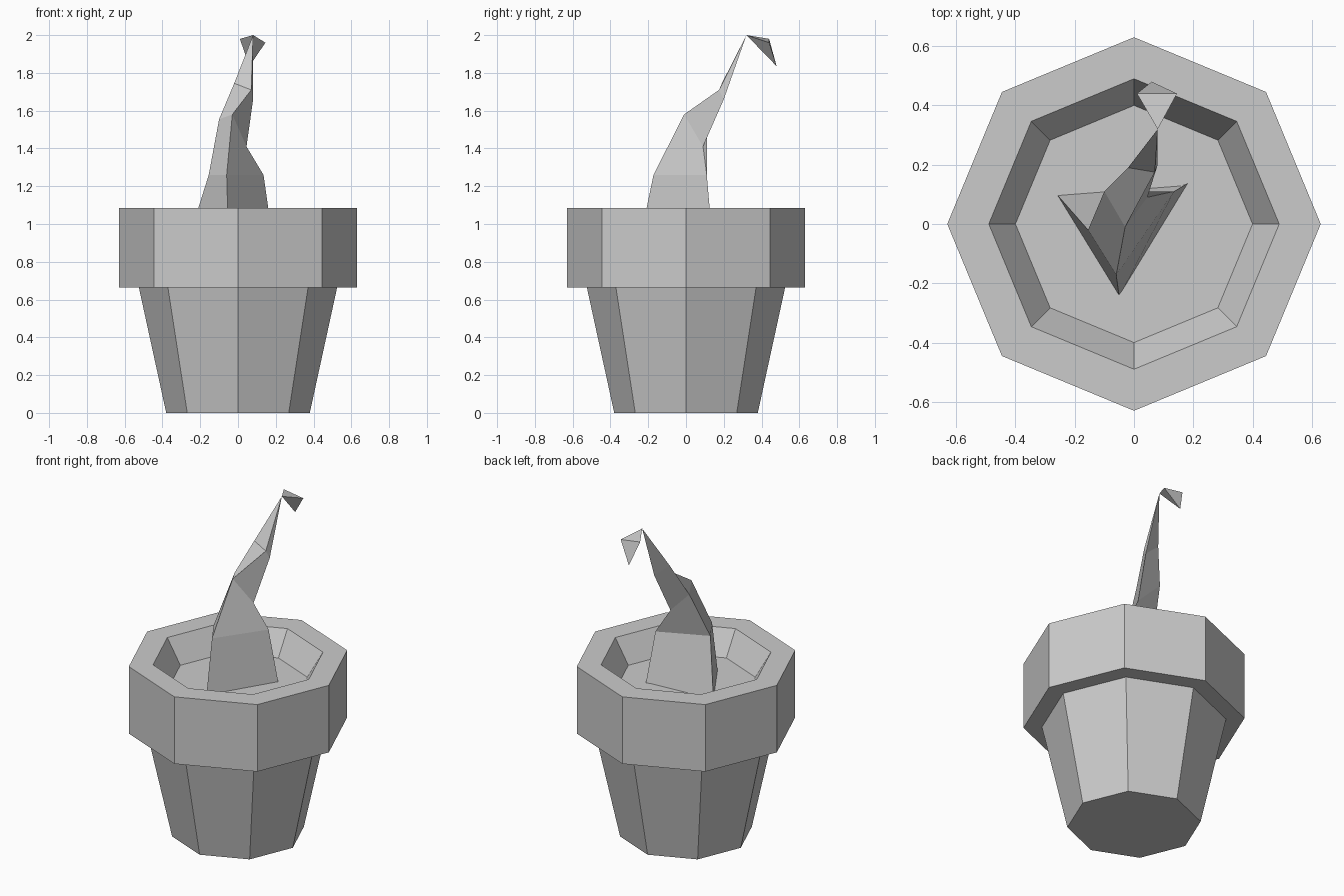
import bpy, math

if "Cube" in bpy.data.objects:
    bpy.data.objects.remove(bpy.data.objects["Cube"])

def make(name, verts, faces):
    me = bpy.data.meshes.new(name)
    me.from_pydata(verts, [], faces)
    me.update()
    ob = bpy.data.objects.new(name, me)
    bpy.context.collection.objects.link(ob)
    return ob

def bridge(a, b, n):
    # quads joining two rings of n vertices starting at index a and b
    return [(a + i, a + (i + 1) % n, b + (i + 1) % n, b + i) for i in range(n)]

# Pot: eight-sided profile (radius, height) from the base, over the rim, to the soil
profile = [(0.38, 0), (0.525, 0.665), (0.63, 0.665), (0.63, 1.085), (0.49, 1.085), (0.40, 0.935)]
n = 8
verts = [(r * math.cos(i * math.tau / n), r * math.sin(i * math.tau / n), z)
         for r, z in profile for i in range(n)]
faces = [tuple(reversed(range(n)))]
for k in range(len(profile) - 1):
    faces += bridge(k * n, (k + 1) * n, n)
faces.append(tuple(range(5 * n, 6 * n)))
make("pot", verts, faces)

# Stem: twisting three-sided rings (left, front, right) closing at a point
rings = [
    [(-0.265, 0.105, 0.91), (-0.05, -0.245, 0.91), (0.185, 0.14, 0.91)],
    [(-0.155, -0.02, 1.26), (-0.06, -0.172, 1.26), (0.135, 0.11, 1.26)],
    [(-0.10, 0.11, 1.555), (-0.03, -0.01, 1.58), (0.045, 0.09, 1.41)],
    [(-0.02, 0.19, 1.745), (0.07, 0.175, 1.71), (0.08, 0.20, 1.66)],
]
tip = (0.08, 0.32, 2.0)
verts = [v for ring in rings for v in ring] + [tip]
faces = [(2, 1, 0)]
for k in range(3):
    faces += bridge(3 * k, 3 * k + 3, 3)
faces += [(9 + i, 9 + (i + 1) % 3, 12) for i in range(3)]
make("stem", verts, faces)

# Drooping bud at the stem tip
make("bud", [tip, (0.01, 0.44, 1.98), (0.145, 0.44, 1.96), (0.06, 0.48, 1.835)],
     [(0, 2, 1), (1, 2, 3), (0, 1, 3), (0, 3, 2)])
